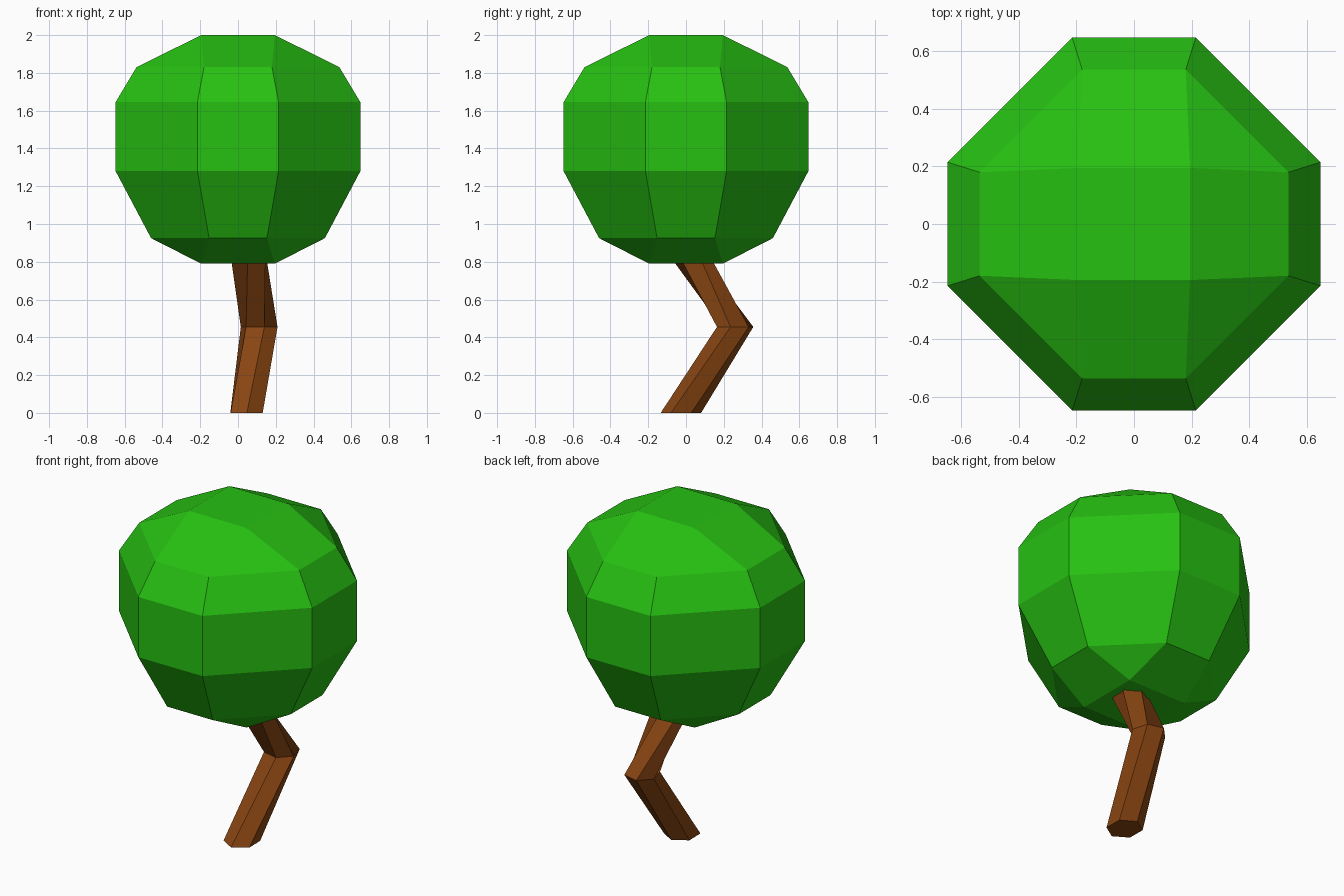
import bpy, bmesh
from math import cos, sin, radians

if "Cube" in bpy.data.objects:
    bpy.data.objects.remove(bpy.data.objects["Cube"])


def make_part(name, rings, color):
    """Loft a closed, flat-shaded shape through rings of (x, y, z) points."""
    bm = bmesh.new()
    loops = [[bm.verts.new(p) for p in ring] for ring in rings]
    n = len(loops[0])
    for low, high in zip(loops, loops[1:]):
        for i in range(n):
            j = (i + 1) % n
            bm.faces.new((low[i], low[j], high[j], high[i]))
    bm.faces.new(loops[0][::-1])
    bm.faces.new(loops[-1])
    # merge doubled corners of the square caps, turning the corner quads into triangles
    bmesh.ops.remove_doubles(bm, verts=bm.verts, dist=0.001)
    bmesh.ops.recalc_face_normals(bm, faces=bm.faces)
    mesh = bpy.data.meshes.new(name)
    bm.to_mesh(mesh)
    bm.free()
    mat = bpy.data.materials.new(name + "_color")
    mat.diffuse_color = color
    mat.use_nodes = True
    mat.node_tree.nodes["Principled BSDF"].inputs["Base Color"].default_value = mat.diffuse_color
    mesh.materials.append(mat)
    obj = bpy.data.objects.new(name, mesh)
    bpy.context.collection.objects.link(obj)
    return obj


def octagon(a, b, z):
    """Ring with long half-width a and short half-width b (a == b gives a square)."""
    return [(x, y, z) for x, y in ((a, -b), (a, b), (b, a), (-b, a),
                                   (-a, b), (-a, -b), (-b, -a), (b, -a))]


def hexagon(cx, cy, z, rx, ry, turn):
    angles = [radians(turn + 60 * i) for i in range(6)]
    return [(cx + rx * cos(t), cy + ry * sin(t), z) for t in angles]


# Leafy crown: rounded cube with three panels per side
crown = [(0.195, 0.195, 0.79), (0.46, 0.153, 0.925), (0.648, 0.215, 1.28),
         (0.648, 0.215, 1.645), (0.537, 0.18, 1.83), (0.195, 0.195, 2.0)]
make_part("leaf_crown", [octagon(*r) for r in crown], (0.02, 0.53, 0.006, 1))

# Bent, twisting hexagonal trunk
trunk = [(0.045, -0.027, 0.0, 0.098, 0.107, 31), (0.112, 0.26, 0.455, 0.1, 0.1, 46),
         (0.052, 0.008, 0.85, 0.108, 0.108, 90)]
make_part("trunk", [hexagon(*r) for r in trunk], (0.25, 0.06, 0.006, 1))
